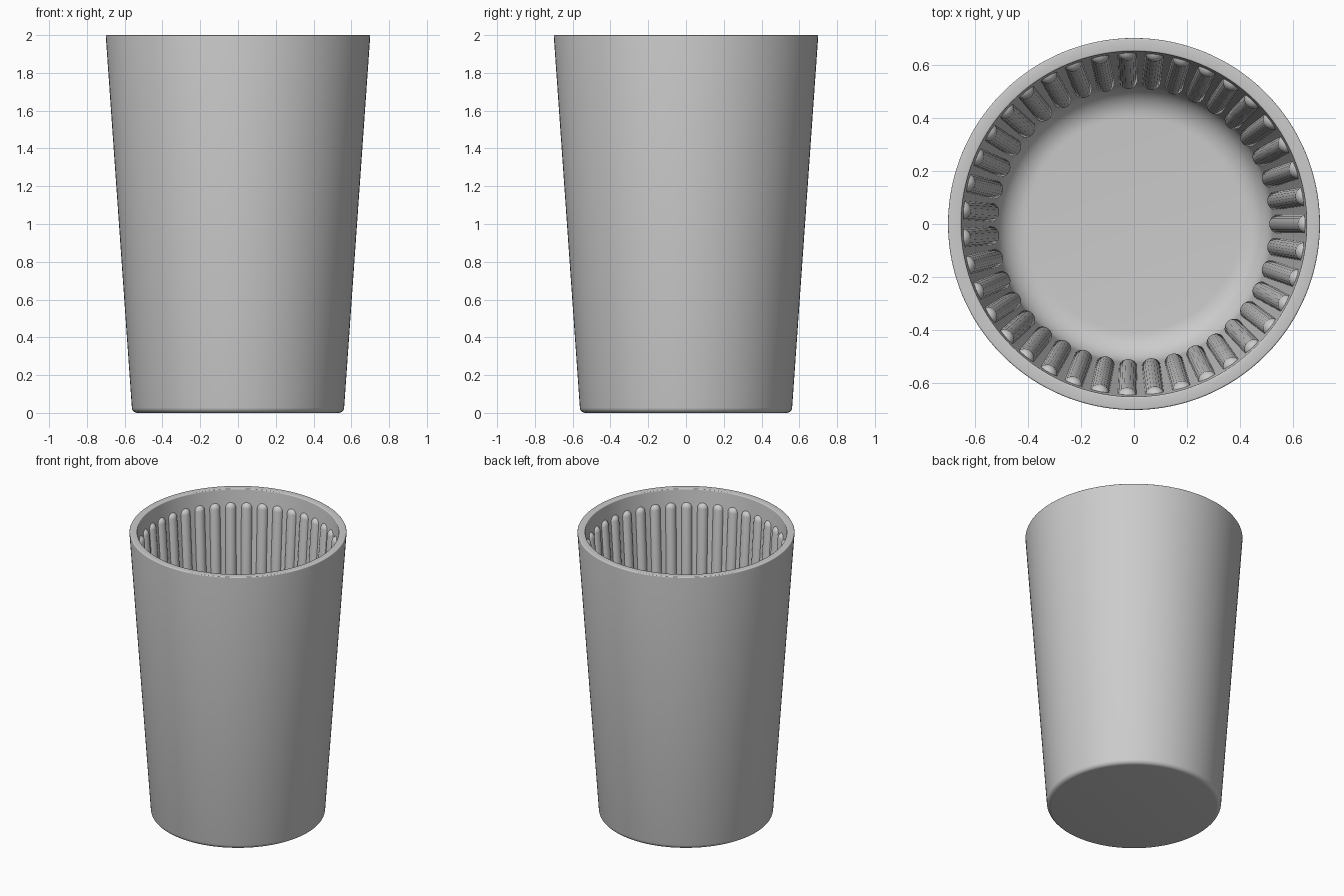
import bpy, bmesh, math
from mathutils import Matrix, Vector

cube = bpy.data.objects.get("Cube")
if cube:
    bpy.data.objects.remove(cube)

GREY = (0.6, 0.6, 0.6, 1)
mat = bpy.data.materials.new("plain grey")
mat.use_nodes = True
mat.diffuse_color = GREY
mat.node_tree.nodes["Principled BSDF"].inputs["Base Color"].default_value = GREY

SLOPE = 0.07          # radius gained per unit of height
RIBS = 39


def inner_radius(z):
    return 0.65 - SLOPE * (2 - z)


def arc(cx, cz, r, start, end, steps):
    angles = [math.radians(start + (end - start) * i / steps) for i in range(steps + 1)]
    return [(cx + r * math.cos(a), cz + r * math.sin(a)) for a in angles]


def finish(bm, name):
    bmesh.ops.recalc_face_normals(bm, faces=bm.faces)
    mesh = bpy.data.meshes.new(name)
    bm.to_mesh(mesh)
    bm.free()
    mesh.materials.append(mat)
    obj = bpy.data.objects.new(name, mesh)
    bpy.context.collection.objects.link(obj)
    bpy.ops.object.select_all(action="DESELECT")
    obj.select_set(True)
    bpy.context.view_layer.objects.active = obj
    bpy.ops.object.shade_smooth_by_angle(angle=math.radians(35))
    return obj


# Cup shell: closed profile from the underside, over the rim, to the inner floor
profile = [(0, 0)]
profile += arc(0.532, 0.03, 0.03, -90, -4, 6)
profile += arc(0.694, 1.994, 0.006, -4, 90, 4)
profile += arc(0.656, 1.994, 0.006, 90, 184, 4)
profile += arc(0.402, 0.2, 0.12, -4, -90, 10)
profile += [(0, 0.08)]

bm = bmesh.new()
verts = [bm.verts.new((r, 0, z)) for r, z in profile]
edges = [bm.edges.new(pair) for pair in zip(verts, verts[1:])]
bmesh.ops.spin(bm, geom=verts + edges, axis=(0, 0, 1), cent=(0, 0, 0),
               angle=math.tau, steps=128, use_merge=True)
bmesh.ops.remove_doubles(bm, verts=bm.verts, dist=0.0001)
finish(bm, "cup_shell")

# Grip ribs: round-ended rods half sunk in the inner wall, one ring of them
LOW, HIGH, RADIUS, SINK = 0.30, 1.91, 0.037, 0.012
mid = (LOW + HIGH) / 2
half = (HIGH - LOW) / 2 - RADIUS
tilt = Matrix.Rotation(math.atan(SLOPE), 4, "Y")
place = Matrix.Translation((inner_radius(mid) + SINK, 0, mid)) @ tilt

bm = bmesh.new()
for i in range(RIBS):
    rod = bmesh.ops.create_uvsphere(bm, u_segments=20, v_segments=12, radius=RADIUS)["verts"]
    turn = Matrix.Rotation(math.tau * i / RIBS, 4, "Z")
    # stretch the ball into a capsule by splitting it at its equator
    ring = [v for v in rod if abs(v.co.z) < 0.0001]
    for v in rod:
        if v not in ring:
            v.co.z += math.copysign(half, v.co.z)
    faces = {f for v in ring for f in v.link_faces}
    upper = [f for f in faces if f.calc_center_median().z > 0]
    for v in ring:
        v.co.z = -half
    cut = bmesh.ops.bisect_plane(bm, geom=upper + list({e for f in upper for e in f.edges})
                                 + list({v for f in upper for v in f.verts}),
                                 plane_co=Vector((0, 0, half)), plane_no=(0, 0, 1))
    # pull the new ring out to the full rod radius
    new = [g for g in cut["geom_cut"] if isinstance(g, bmesh.types.BMVert)]
    for v in new:
        v.co.xy = v.co.xy.normalized() * RADIUS
    bmesh.ops.transform(bm, matrix=turn @ place, verts=rod + new)
finish(bm, "inner_ribs")
